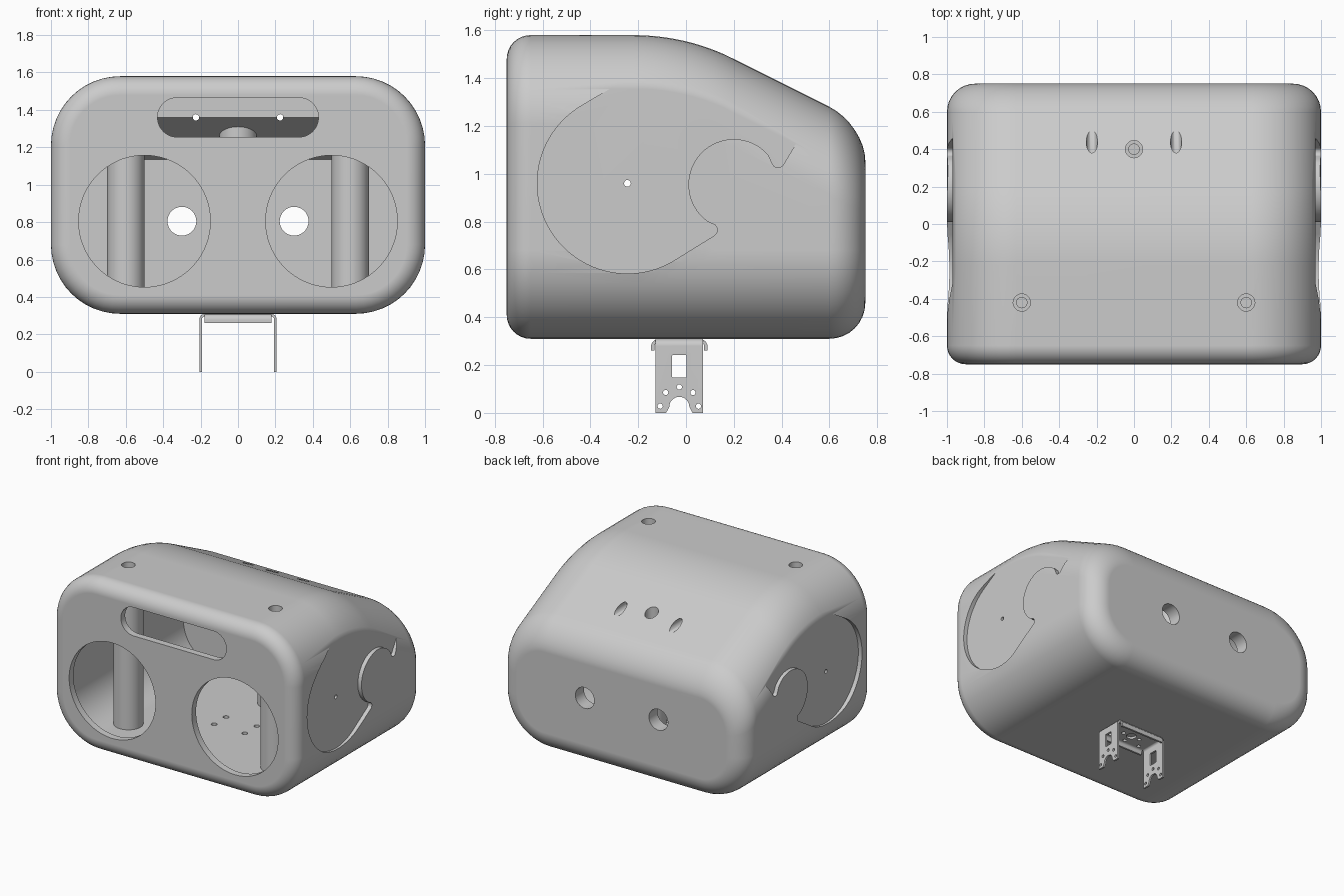
import bpy, bmesh, math
from mathutils import Vector

old = bpy.data.objects.get("Cube")
if old:
    bpy.data.objects.remove(old)

grey = bpy.data.materials.new("light_grey")
grey.use_nodes = True
grey.diffuse_color = (0.6, 0.6, 0.6, 1)
grey.node_tree.nodes["Principled BSDF"].inputs["Base Color"].default_value = (0.6, 0.6, 0.6, 1)


def loft(name, rings):
    """Skin a list of equal-length closed rings and cap both ends."""
    bm = bmesh.new()
    rows = [[bm.verts.new(p) for p in ring] for ring in rings]
    n = len(rows[0])
    for a, b in zip(rows, rows[1:]):
        for i in range(n):
            j = (i + 1) % n
            bm.faces.new((a[i], a[j], b[j], b[i]))
    bm.faces.new(rows[0])
    bm.faces.new(rows[-1])
    bmesh.ops.recalc_face_normals(bm, faces=bm.faces)
    mesh = bpy.data.meshes.new(name)
    bm.to_mesh(mesh)
    bm.free()
    mesh.materials.append(grey)
    ob = bpy.data.objects.new(name, mesh)
    bpy.context.collection.objects.link(ob)
    return ob


def prism(name, pts, axis, lo, hi):
    """Extrude a 2D outline along x, y or z."""
    place = {"x": lambda u, v, t: (t, u, v),
             "y": lambda u, v, t: (u, t, v),
             "z": lambda u, v, t: (u, v, t)}[axis]
    return loft(name, [[place(u, v, t) for u, v in pts] for t in (lo, hi)])


def arc(cx, cy, r, a0, a1, n=12):
    return [(cx + r * math.cos(math.radians(a0 + (a1 - a0) * i / n)),
             cy + r * math.sin(math.radians(a0 + (a1 - a0) * i / n))) for i in range(n + 1)]


def circle(cx, cy, r, n=48):
    return arc(cx, cy, r, 0, 360, n)[:-1]


def round_rect(x0, x1, z0, z1, r, n=12):
    return (arc(x1 - r, z1 - r, r, 0, 90, n) + arc(x0 + r, z1 - r, r, 90, 180, n)
            + arc(x0 + r, z0 + r, r, 180, 270, n) + arc(x1 - r, z0 + r, r, 270, 360, n))


def box(name, x0, x1, y0, y1, z0, z1):
    return prism(name, [(x0, y0), (x1, y0), (x1, y1), (x0, y1)], "z", z0, z1)


def cut(target, cutters):
    """Subtract each cutter in turn, then throw it away."""
    for c in cutters:
        mod = target.modifiers.new("cut", "BOOLEAN")
        mod.operation, mod.solver, mod.object = "DIFFERENCE", "EXACT", c
        bpy.ops.object.select_all(action="DESELECT")
        bpy.context.view_layer.objects.active = target
        target.select_set(True)
        bpy.ops.object.modifier_apply(modifier=mod.name)
        bpy.data.objects.remove(c)


def finish(ob):
    bpy.ops.object.select_all(action="DESELECT")
    bpy.context.view_layer.objects.active = ob
    ob.select_set(True)
    bpy.ops.object.shade_smooth_by_angle(angle=math.radians(32))
    wn = ob.modifiers.new("even_normals", "WEIGHTED_NORMAL")
    wn.keep_sharp = True


# Roof line: flat, then a soft bend, then a straight slope
BEND, SLOPE, R = -0.22, 0.2, 0.94


def roof(y):
    if y < BEND:
        return 1.58
    if y < SLOPE:
        return 1.58 - R + math.sqrt(R * R - (y - BEND) ** 2)
    return 1.48 - 0.5 * (y - SLOPE)


def ring(y, inset, drop=0.0):
    d = inset
    return [(x, y, z) for x, z in
            round_rect(-1 + d, 1 - d, 0.31 + d, roof(y) - d - drop, 0.37 - d)]


# Outer head with rounded front and back edges
front_r, back_r, steps = 0.1, 0.15, 8
angles = [math.pi / 2 * i / steps for i in range(steps + 1)]
bend_ys = [BEND + (SLOPE - BEND) * i / 10 for i in range(11)]
rings = [ring(-0.75 + front_r * (1 - math.sin(a)), front_r * (1 - math.cos(a)))
         for a in reversed(angles)]
rings += [ring(y, 0) for y in bend_ys]
rings += [ring(0.75 - back_r * (1 - math.sin(a)), back_r * (1 - math.cos(a))) for a in angles]
head = loft("head_shell", rings)

# Hollow interior that leaves three screw posts standing
cavity = loft("cavity", [ring(y, 0.1, 0.02) for y in [-0.70] + bend_ys + [0.65]])
posts = [(-0.6, -0.42), (0.6, -0.42), (0, 0.4)]
cut(cavity, [prism("post", circle(x, y, 0.1), "z", 0.2, 1.8) for x, y in posts])

cutters = [cavity]

# Eye openings, rear ports and visor slot
for s in (-1, 1):
    cutters.append(prism("eye", circle(s * 0.5, 0.805, 0.352, 72), "y", -0.9, -0.6))
    cutters.append(prism("port", circle(s * 0.3, 0.805, 0.077), "y", 0.55, 0.9))
cutters.append(prism("visor", round_rect(-0.43, 0.43, 1.255, 1.465, 0.104), "y", -0.9, 0.2))

# Screw holes: stepped ones in the posts, sloped ones behind the visor
for x, y in posts:
    top = roof(y)
    cutters.append(prism("bore", circle(x, y, 0.046, 32), "z", top - 0.08, top + 0.1))
    cutters.append(prism("pilot", circle(x, y, 0.028, 32), "z", top - 0.35, top + 0.1))
for s in (-1, 1):
    cutters.append(prism("bore", circle(s * 0.225, 1.36, 0.03, 24), "y", 0.33, 0.8))
    cutters.append(prism("pilot", circle(s * 0.225, 1.36, 0.017, 24), "y", 0.1, 0.8))
    for y in (-0.1, 0.04):
        cutters.append(prism("floor_hole", circle(s * 0.125, y, 0.02, 24), "z", 0.2, 0.5))

# Flat hooked recess on each side, with a small centre hole
hook = arc(-0.245, 0.96, 0.377, 120, 300, 48)
hook += arc(0.103, 0.765, 0.028, -60, 50, 6)
hook += arc(0.2, 0.955, 0.19, 235, 40, 30)
hook += arc(0.385, 1.052, 0.026, 210, 330, 6)
hook += [(0.60, 1.36), (0.60, 1.9)]
for s in (-1, 1):
    lo, hi = sorted((s * 0.97, s * 1.2))
    cutters.append(prism("side_recess", hook, "x", lo, hi))
    cutters.append(prism("side_hole", circle(-0.245, 0.96, 0.014, 20), "x", *sorted((s * 0.85, s * 1.1))))
cut(head, cutters)
finish(head)


def channel(half, mid, z0, z1, t, r):
    """Upside-down U outline with rounded bends."""
    outer = arc(mid + half - r, z1 - r, r, 0, 90, 6) + arc(mid - half + r, z1 - r, r, 90, 180, 6)
    q = r - t
    inner = arc(mid - half + r, z1 - r, q, 180, 90, 6) + arc(mid + half - r, z1 - r, q, 90, 0, 6)
    return ([(mid + half, z0)] + outer + [(mid - half, z0), (mid - half + t, z0)]
            + inner + [(mid + half - t, z0)])


# Neck bracket: long legs at the sides, short lips front and back
MID = -0.028
legs = prism("neck_bracket_legs", channel(0.207, 0, 0, 0.31, 0.014, 0.03), "y", MID - 0.1, MID + 0.1)
holes = [(0, 0.108), (-0.057, 0.085), (0.057, 0.085), (-0.08, 0.028), (0.08, 0.028)]
leg_cuts = [prism("window", round_rect(MID - 0.03, MID + 0.03, 0.147, 0.243, 0.005, 2), "x", -1, 1),
            prism("notch", [(MID + 0.055, -0.1), (MID + 0.055, 0.0)]
                  + arc(MID, 0.025, 0.042, 0, 180, 16)
                  + [(MID - 0.055, 0.0), (MID - 0.055, -0.1)], "x", -1, 1)]
leg_cuts += [prism("leg_hole", circle(MID + y, z, 0.011, 16), "x", -1, 1) for y, z in holes]
lips = prism("neck_bracket_lips", channel(0.118, MID, 0.26, 0.308, 0.014, 0.03), "x", -0.18, 0.18)


def plate_holes():
    spots = [(s * 0.125, y) for s in (-1, 1) for y in (-0.1, 0.04)]
    spots += [(0.07 * math.cos(k * math.pi / 2), MID + 0.07 * math.sin(k * math.pi / 2)) for k in range(4)]
    return ([prism("plate_hole", circle(x, y, 0.014, 16), "z", 0.25, 0.4) for x, y in spots]
            + [prism("plate_centre", circle(0, MID, 0.035, 24), "z", 0.25, 0.4)])


cut(legs, leg_cuts + plate_holes())
cut(lips, plate_holes())
finish(legs)
finish(lips)
